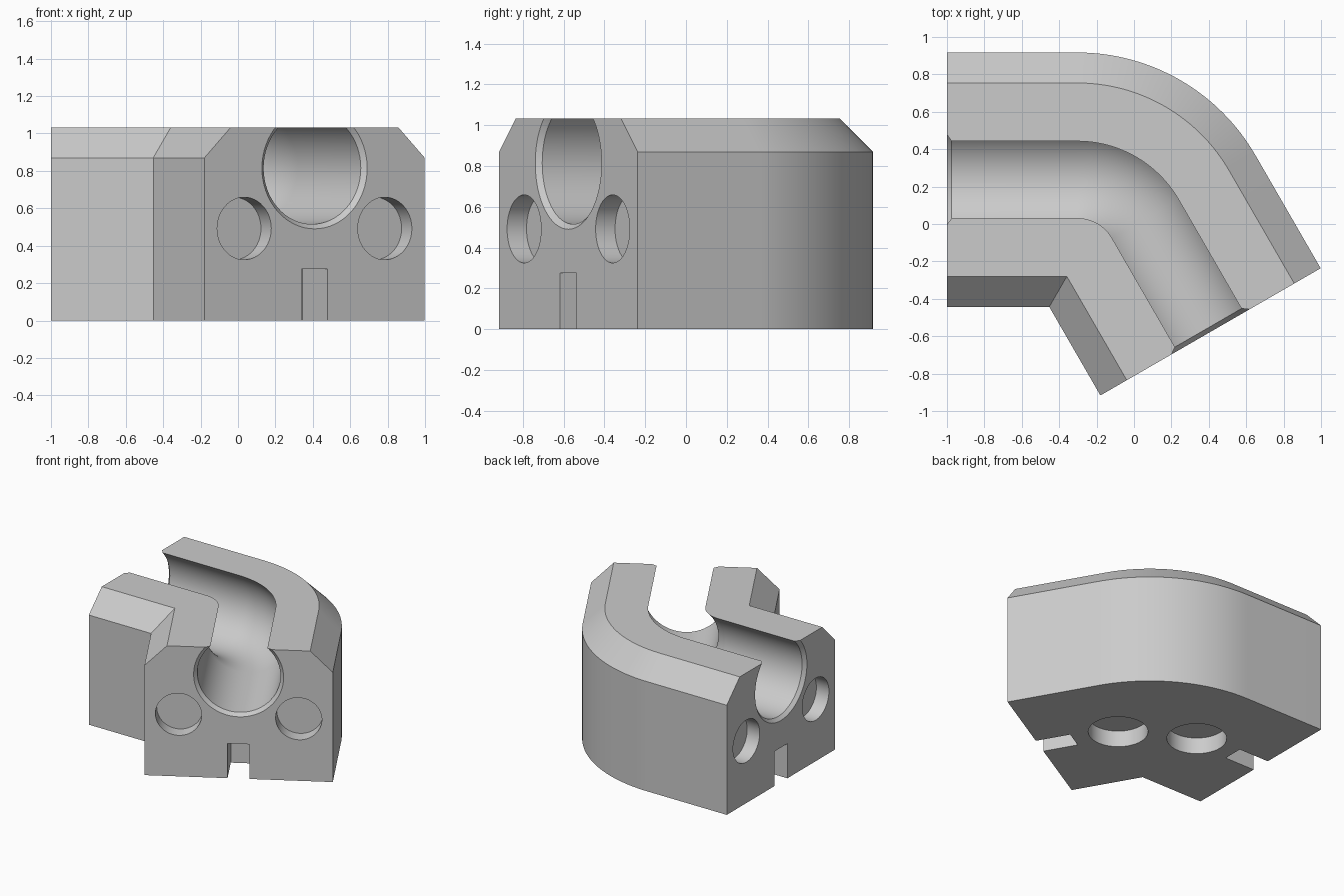
import bpy, bmesh
from math import pi, sin, cos, tan, radians
from mathutils import Vector, Matrix

if "Cube" in bpy.data.objects:
    bpy.data.objects.remove(bpy.data.objects["Cube"])

# Main dimensions
HALF, CHAMFER, HEIGHT = 0.68, 0.163, 1.033
BEND, STRAIGHT, TURN = 0.42, 0.697, radians(60)
BORE, BORE_Z, LIP = 0.30, 0.815, 0.025
CENTRE = Vector((-0.303, -0.183, 0))
AXIS_Y = CENTRE.y + BEND
START = Vector((-1, AXIS_Y, 0))
ARC_STEPS = 32

grey = bpy.data.materials.new("light grey")
grey.use_nodes = True
COLOUR = (0.6, 0.6, 0.6, 1)
grey.diffuse_color = COLOUR
grey.node_tree.nodes["Principled BSDF"].inputs["Base Color"].default_value = COLOUR


def side(turn):
    """Unit vector pointing to the outside of the bend."""
    return Vector((sin(turn), cos(turn), 0))


def ahead(turn):
    """Unit vector along the track."""
    return Vector((cos(turn), -sin(turn), 0))


FINISH = CENTRE + side(TURN) * BEND + ahead(TURN) * STRAIGHT
CORNER = Vector((CENTRE.x + BEND * tan(TURN / 2), AXIS_Y, 0))
TURNS = [TURN * i / ARC_STEPS for i in range(ARC_STEPS + 1)]


def make_object(name, bm):
    bmesh.ops.recalc_face_normals(bm, faces=bm.faces)
    mesh = bpy.data.meshes.new(name)
    bm.to_mesh(mesh)
    bm.free()
    mesh.materials.append(grey)
    obj = bpy.data.objects.new(name, mesh)
    bpy.context.collection.objects.link(obj)
    return obj


def loft(name, rings):
    """Join closed rings of points and cap both ends."""
    bm = bmesh.new()
    loops = [[bm.verts.new(p) for p in ring] for ring in rings]
    for a, b in zip(loops, loops[1:]):
        for i in range(len(a)):
            j = (i + 1) % len(a)
            bm.faces.new((a[i], a[j], b[j], b[i]))
    bm.faces.new(loops[0])
    bm.faces.new(loops[-1])
    return make_object(name, bm)


def outline(half, z):
    """Plan of the block: mitred inner corner, rounded outer corner."""
    miter = (side(0) + side(TURN)).normalized() * half / cos(TURN / 2)
    pts = [START - side(0) * half, CORNER - miter, FINISH - side(TURN) * half,
           FINISH + side(TURN) * half]
    pts += [CENTRE + side(t) * (BEND + half) for t in reversed(TURNS)]
    pts.append(START + side(0) * half)
    return [p + Vector((0, 0, z)) for p in pts]


def circle(centre, turn, radius, steps=64):
    angles = [2 * pi * i / steps for i in range(steps)]
    return [centre + side(turn) * cos(a) * radius
            + Vector((0, 0, BORE_Z + sin(a) * radius)) for a in angles]


def cylinder(name, radius, depth, matrix):
    bm = bmesh.new()
    bmesh.ops.create_cone(bm, cap_ends=True, segments=48, radius1=radius,
                          radius2=radius, depth=depth, matrix=matrix)
    return make_object(name, bm)


# Block with chamfered long edges
block = loft("curved_track_block", [outline(HALF, 0), outline(HALF, HEIGHT - CHAMFER),
                                    outline(HALF - CHAMFER, HEIGHT)])

# Marble channel with a flared lip at each end
flare = [(0.02, BORE + LIP + 0.02), (-LIP, BORE)]
rings = [circle(START - ahead(0) * d, 0, r) for d, r in flare]
rings += [circle(CENTRE + side(t) * BEND, t, BORE) for t in TURNS]
rings += [circle(FINISH + ahead(TURN) * d, TURN, r) for d, r in reversed(flare)]
cutters = [loft("channel_cutter", rings)]

# Side pockets and bottom slot at each end; local +x points out of the block
for label, point, angle in (("start", START, pi), ("finish", FINISH, -TURN)):
    frame = Matrix.Translation(point) @ Matrix.Rotation(angle, 4, "Z")
    for s in (-1, 1):
        place = frame @ Matrix.Translation((0, s * 0.434, 0.492)) @ Matrix.Rotation(pi / 2, 4, "Y")
        cutters.append(cylinder(label + "_pocket_cutter", 0.167, 0.22, place))
    bm = bmesh.new()
    bmesh.ops.create_cube(bm, size=1, matrix=frame @ Matrix.Diagonal((0.53, 0.16, 0.55, 1)))
    cutters.append(make_object(label + "_slot_cutter", bm))

# Round pockets underneath, one on each arm
for direction in (-ahead(0), ahead(TURN)):
    place = Matrix.Translation(CORNER + direction * 0.334)
    cutters.append(cylinder("bottom_pocket_cutter", 0.217, 0.26, place))

# Cut, then drop the cutters
bpy.context.view_layer.objects.active = block
block.select_set(True)
for cutter in cutters:
    cutter.hide_render = True
    mod = block.modifiers.new("cut", "BOOLEAN")
    mod.operation, mod.solver, mod.object = "DIFFERENCE", "EXACT", cutter
    bpy.ops.object.modifier_apply(modifier=mod.name)
    bpy.data.objects.remove(cutter)

bpy.ops.object.shade_smooth_by_angle(angle=radians(30))
